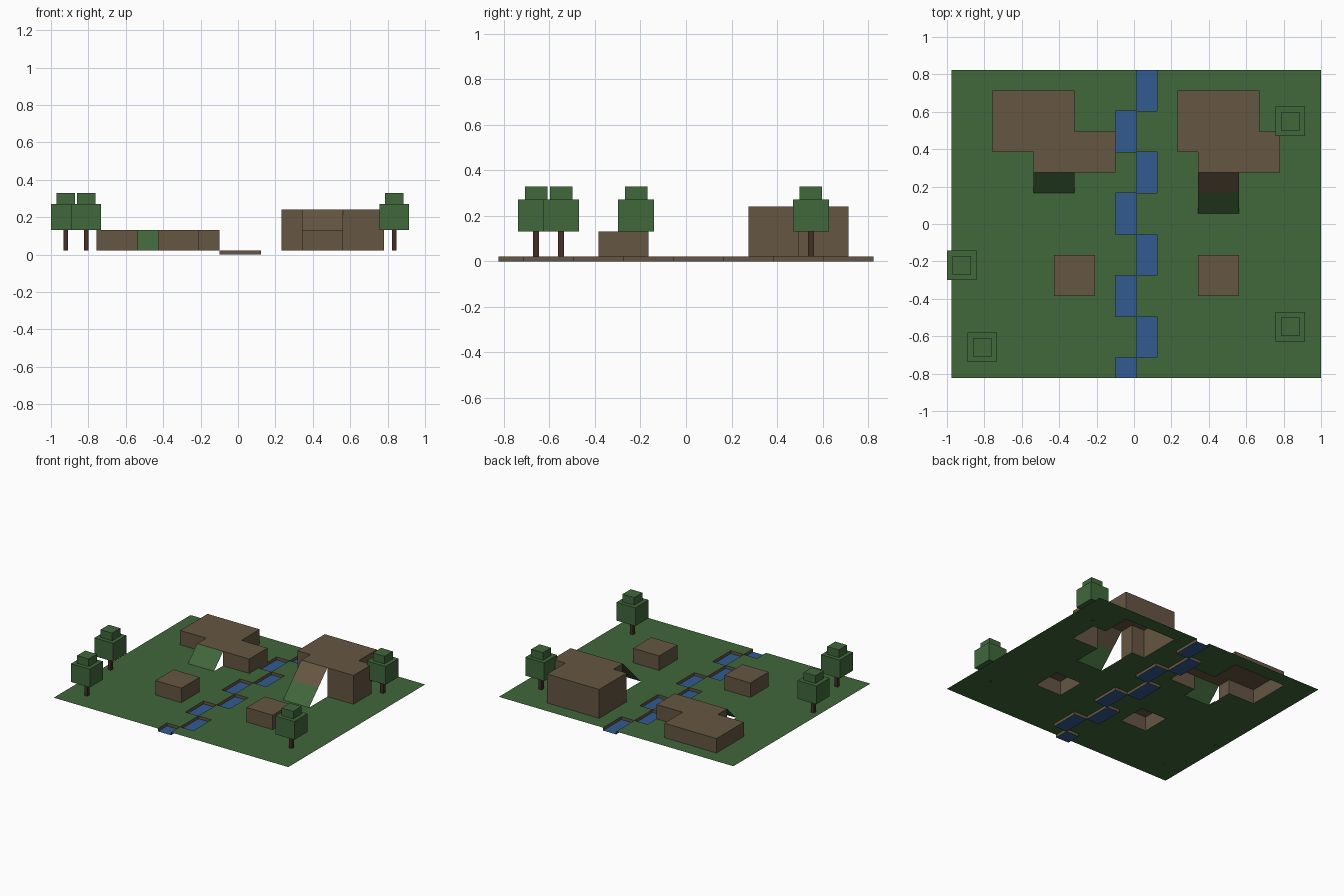
import bpy
import bmesh

cube = bpy.data.objects.get("Cube")
if cube:
    bpy.data.objects.remove(cube, do_unlink=True)

U = 2 / 18.22                 # one grid cell
COLS, ROWS = 18, 15
LEFT, FRONT = 1 - COLS * U, -ROWS * U / 2
GROUND, LOW, HIGH = 0.2, 1.2, 2.2   # heights in cells; water lies at zero


def material(name, r, g, b):
    m = bpy.data.materials.new(name)
    m.use_nodes = True
    m.diffuse_color = (r, g, b, 1)
    bsdf = m.node_tree.nodes["Principled BSDF"]
    bsdf.inputs["Base Color"].default_value = (r, g, b, 1)
    bsdf.inputs["Roughness"].default_value = 0.9
    return m


grass = material("grass_green", 0.052, 0.135, 0.044)
dirt = material("dirt_brown", 0.130, 0.093, 0.055)
water = material("water_blue", 0.032, 0.105, 0.28)
bark = material("bark_brown", 0.054, 0.028, 0.018)


def place(x, y, z):
    return (LEFT + x * U, FRONT + y * U, z * U)


def finish(name, bm, *mats):
    bmesh.ops.remove_doubles(bm, verts=bm.verts, dist=0.0005)
    mesh = bpy.data.meshes.new(name)
    bm.to_mesh(mesh)
    bm.free()
    for m in mats:
        mesh.materials.append(m)
    obj = bpy.data.objects.new(name, mesh)
    bpy.context.collection.objects.link(obj)
    return obj


def quad(bm, corners, mat=0):
    face = bm.faces.new([bm.verts.new(place(*c)) for c in corners])
    face.material_index = mat


def cells(*rects):
    return {(x, y) for x0, x1, y0, y1 in rects
            for x in range(x0, x1) for y in range(y0, y1)}


# Layout of the land, in cells
river = cells((8, 9, 0, 1))
for k in range(7):
    x = 9 - k % 2
    river |= cells((x, x + 1, 1 + 2 * k, 3 + 2 * k))
left_plateau = cells((2, 6, 11, 14), (4, 8, 10, 12))
right_plateau = cells((11, 15, 11, 14), (12, 16, 10, 12))
left_block = cells((5, 7, 4, 6))
right_block = cells((12, 14, 4, 6))
ramps = cells((4, 6, 9, 10), (12, 14, 8, 10))

height = {c: GROUND for c in cells((0, COLS, 0, ROWS)) - ramps}
for part, h in ((river, 0), (left_plateau, LOW), (right_plateau, HIGH),
                (left_block, LOW), (right_block, LOW)):
    height.update({c: h for c in part})
meadow = {c for c in height if height[c] == GROUND}


def terrain(name, part, top, side):
    """Flat tops, with a wall wherever the neighbouring cell is lower."""
    bm = bmesh.new()
    for x, y in sorted(part):
        z = height[x, y]
        ring = [(x, y), (x + 1, y), (x + 1, y + 1), (x, y + 1)]
        quad(bm, [(*p, z) for p in ring])
        for i, (dx, dy) in enumerate(((0, -1), (1, 0), (0, 1), (-1, 0))):
            low = height.get((x + dx, y + dy), z)
            if low < z:
                a, b = ring[i], ring[(i + 1) % 4]
                quad(bm, [(*a, low), (*b, low), (*b, z), (*a, z)], 1)
    return finish(name, bm, top, side)


terrain("meadow", meadow, grass, dirt)
terrain("river", river, water, dirt)
terrain("left_plateau", left_plateau, dirt, dirt)
terrain("right_plateau", right_plateau, dirt, dirt)
terrain("left_block", left_block, dirt, dirt)
terrain("right_block", right_block, dirt, dirt)


# Ramps, one sloping sheet per cell of climb
def ramp(name, x0, x1, y0, mats):
    bm = bmesh.new()
    for i in range(len(mats)):
        y, z = y0 + i, GROUND + i
        quad(bm, [(x0, y, z), (x1, y, z), (x1, y + 1, z + 1), (x0, y + 1, z + 1)], i)
    finish(name, bm, *mats)


ramp("left_ramp", 4, 6, 9, [grass])
ramp("right_ramp", 12, 14, 8, [grass, dirt])


# Trees: trunk, wide crown and small crown top
def box(name, x, y, half, z0, z1, mat):
    bm = bmesh.new()
    bmesh.ops.create_cube(bm, size=1)
    for v in bm.verts:
        v.co = place(x + v.co.x * 2 * half, y + v.co.y * 2 * half,
                     z1 if v.co.z > 0 else z0)
    finish(name, bm, mat)


tree_cells = {"back_left": (16, 12), "front_left": (16, 2),
              "right": (0, 5), "front_right": (1, 1)}
for label, (cx, cy) in tree_cells.items():
    x, y = cx + 0.5, cy + 0.5
    box(label + "_tree_trunk", x, y, 0.12, GROUND, 1.2, bark)
    box(label + "_tree_crown", x, y, 0.72, 1.2, 2.47, grass)
    box(label + "_tree_top", x, y, 0.45, 2.47, 3.0, grass)
